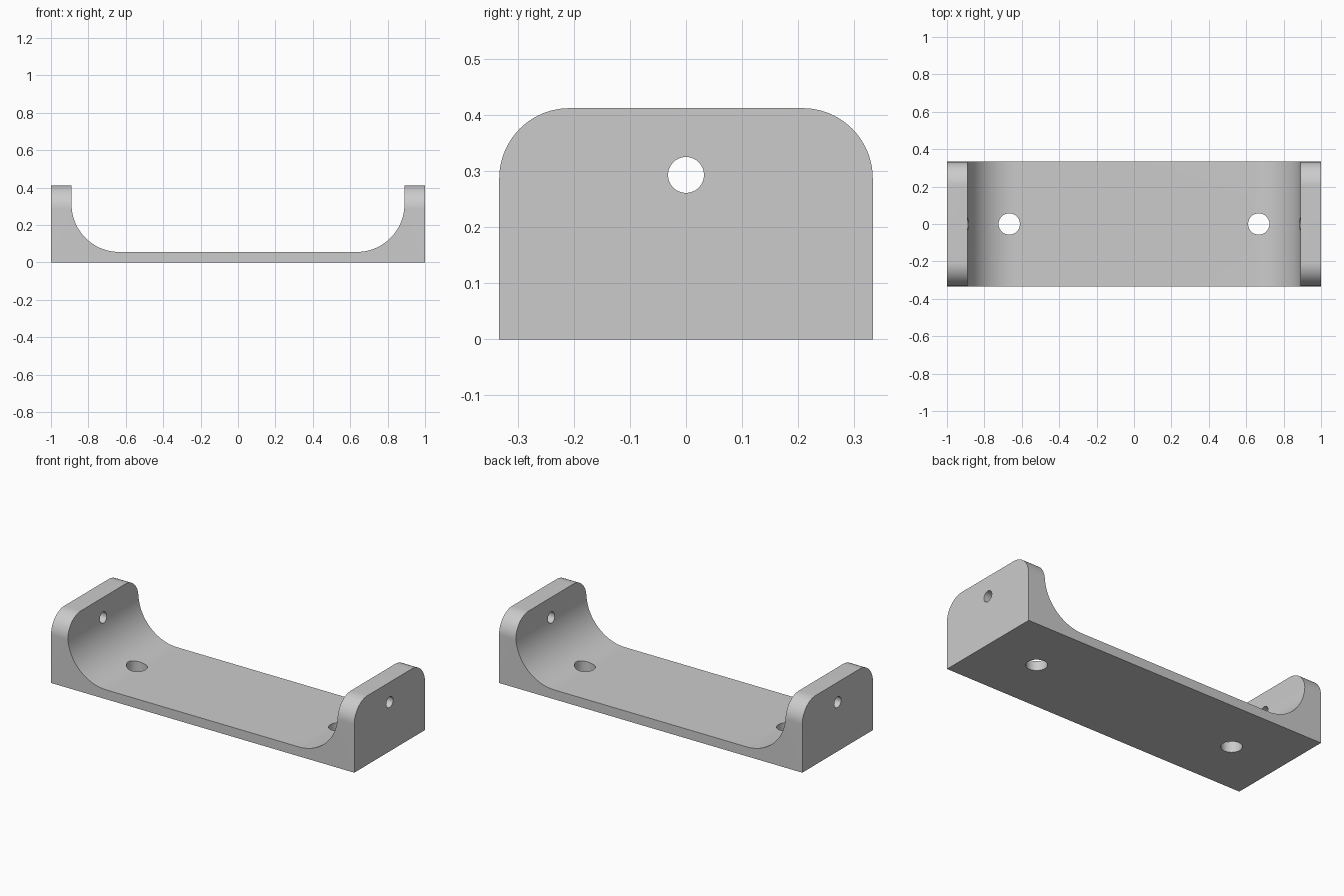
import bpy, bmesh
from math import sin, cos, pi, radians
from mathutils import Matrix, Vector

cube = bpy.data.objects.get("Cube")
if cube:
    bpy.data.objects.remove(cube, do_unlink=True)

LENGTH, HALF_W, HEIGHT = 1.0, 0.333, 0.412
WALL, FLOOR = 0.89, 0.056
FILLET, CORNER = 0.255, 0.125

grey = bpy.data.materials.new("plain grey")
grey.use_nodes = True
grey.diffuse_color = (0.6, 0.6, 0.6, 1)
grey.node_tree.nodes["Principled BSDF"].inputs["Base Color"].default_value = (0.6, 0.6, 0.6, 1)


def arc(cx, cy, r, start, end, steps=24):
    angles = [radians(start + (end - start) * i / steps) for i in range(steps + 1)]
    return [(cx + r * cos(a), cy + r * sin(a)) for a in angles]


def new_object(name, bm):
    bmesh.ops.recalc_face_normals(bm, faces=bm.faces)
    mesh = bpy.data.meshes.new(name)
    bm.to_mesh(mesh)
    bm.free()
    mesh.materials.append(grey)
    obj = bpy.data.objects.new(name, mesh)
    bpy.context.collection.objects.link(obj)
    return obj


def prism(name, profile, axis, half):
    """Extrude a closed (horizontal, z) profile along x or y."""
    bm = bmesh.new()
    place = (lambda h, z: (h, -half, z)) if axis == "Y" else (lambda h, z: (-half, h, z))
    face = bm.faces.new([bm.verts.new(place(h, z)) for h, z in profile])
    moved = bmesh.ops.extrude_face_region(bm, geom=[face])["geom"]
    shift = Vector((0, 2 * half, 0) if axis == "Y" else (2 * half, 0, 0))
    bmesh.ops.translate(bm, vec=shift, verts=[v for v in moved if isinstance(v, bmesh.types.BMVert)])
    return new_object(name, bm)


def drill(name, radius, depth, matrix):
    bm = bmesh.new()
    bmesh.ops.create_cone(bm, cap_ends=True, segments=48, radius1=radius,
                          radius2=radius, depth=depth, matrix=matrix)
    return new_object(name, bm)


def combine(obj, tool, operation):
    mod = obj.modifiers.new(tool.name, "BOOLEAN")
    mod.object, mod.operation, mod.solver = tool, operation, "EXACT"
    tool.hide_render = True
    bpy.context.view_layer.objects.active = obj
    bpy.ops.object.modifier_apply(modifier=mod.name)
    bpy.data.objects.remove(tool, do_unlink=True)


# U-shaped bracket with large inner fillets
right_half = arc(WALL - FILLET, FLOOR + FILLET, FILLET, -90, 0)
right_half += [(WALL, HEIGHT), (LENGTH, HEIGHT), (LENGTH, 0)]
left_half = [(-x, z) for x, z in reversed(right_half)]
bracket = prism("bracket", right_half + left_half, "Y", HALF_W)

# Rounded upper corners of the end plates
cy, cz = HALF_W - CORNER, HEIGHT - CORNER
outline = [(-HALF_W - 0.0, -0.1), (HALF_W, -0.1)]
outline += arc(cy, cz, CORNER, 0, 90) + arc(-cy, cz, CORNER, 90, 180)
combine(bracket, prism("corner_rounding", outline, "X", LENGTH + 0.1), "INTERSECT")

# Floor screw holes, then the hole through both end plates
for side in (-1, 1):
    where = Matrix.Translation((side * 0.667, 0, 0))
    combine(bracket, drill("floor_hole", 0.057, 0.5, where), "DIFFERENCE")
where = Matrix.Translation((0, 0, 0.293)) @ Matrix.Rotation(pi / 2, 4, "Y")
combine(bracket, drill("end_hole", 0.032, 3, where), "DIFFERENCE")

# Smooth fillets and holes, crisp edges elsewhere
bpy.ops.object.select_all(action="DESELECT")
bracket.select_set(True)
bpy.context.view_layer.objects.active = bracket
bpy.ops.object.shade_smooth_by_angle(angle=radians(25))
